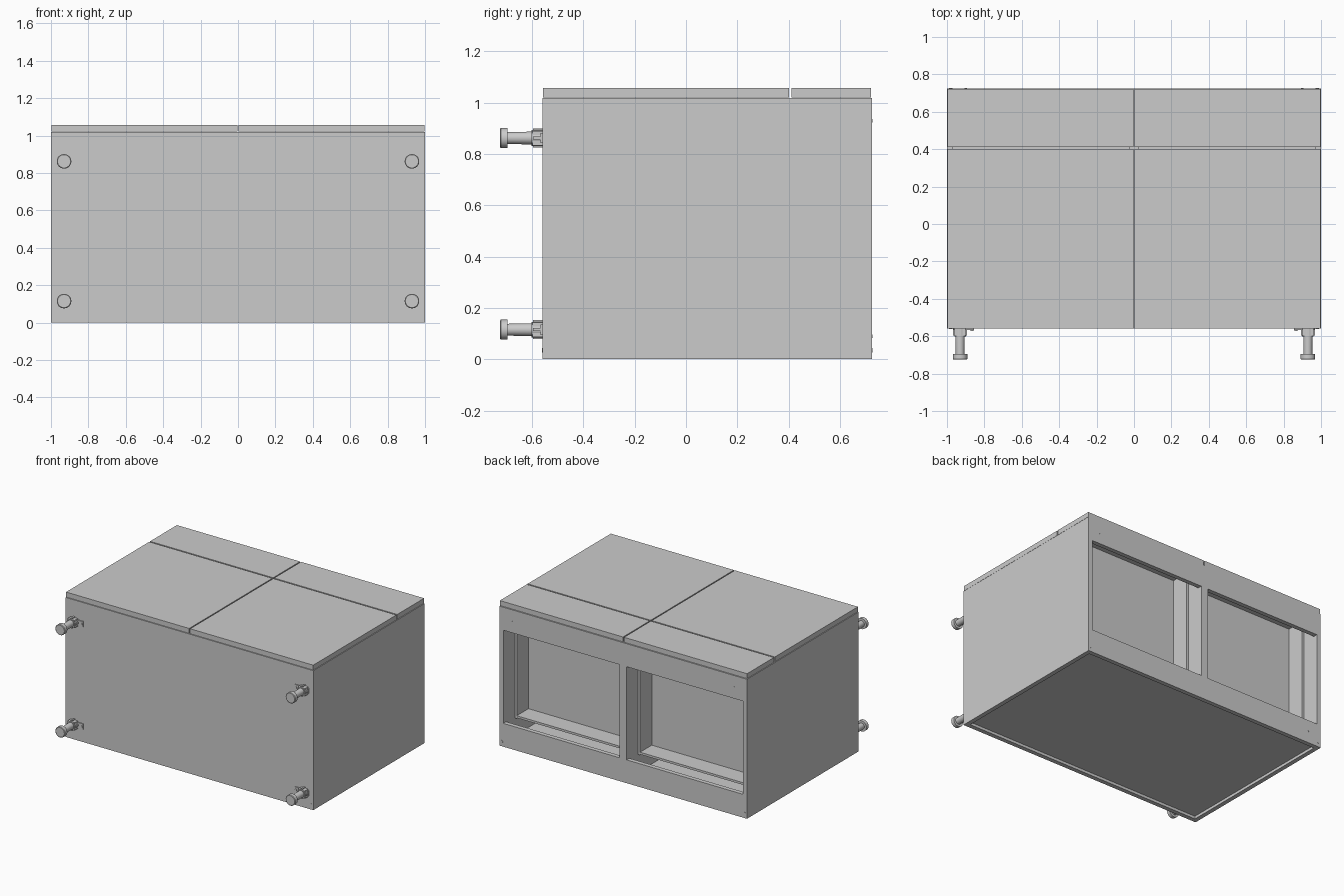
import bpy, bmesh, math
from mathutils import Matrix

if "Cube" in bpy.data.objects:
    bpy.data.objects.remove(bpy.data.objects["Cube"])


def mesh_object(name, bm):
    me = bpy.data.meshes.new(name)
    bm.to_mesh(me)
    bm.free()
    ob = bpy.data.objects.new(name, me)
    bpy.context.collection.objects.link(ob)
    return ob


def add_box(bm, x, y, z):
    c = [(a[0] + a[1]) / 2 for a in (x, y, z)]
    s = [abs(a[1] - a[0]) for a in (x, y, z)]
    bmesh.ops.create_cube(bm, size=1, matrix=Matrix.Translation(c) @ Matrix.Diagonal((*s, 1)))


def box(name, x, y, z):
    bm = bmesh.new()
    add_box(bm, x, y, z)
    return mesh_object(name, bm)


def add_cyl(bm, x, z, y0, y1, r0, r1=None, n=32):
    # cylinder along y, r0 at y0 and r1 at y1
    m = Matrix.Translation((x, (y0 + y1) / 2, z)) @ Matrix.Rotation(-math.pi / 2, 4, 'X')
    bmesh.ops.create_cone(bm, cap_ends=True, segments=n, radius1=r0, radius2=r1 or r0,
                          depth=y1 - y0, matrix=m)


def smooth(ob):
    for o in bpy.context.selected_objects:
        o.select_set(False)
    ob.select_set(True)
    bpy.context.view_layer.objects.active = ob
    bpy.ops.object.shade_smooth_by_angle(angle=math.radians(35))


BOT, TOP = -0.56, 0.725      # carcass extent along y
ZC = 1.018                   # carcass depth
T = 0.032                    # panel thickness

# Carcass panels
box("bottom_panel", (-1 + T, 1 - T), (BOT, BOT + T), (0, ZC))
box("back_panel", (-1 + T, 1 - T), (BOT + T, TOP - T), (0.02, 0.03))
box("rear_rail", (-1 + T, 1 - T), (TOP - T, TOP), (0, 0.17))
box("front_rail", (-1 + T, 1 - T), (TOP - T, TOP), (0.85, ZC))
box("divider_panel", (-0.028, 0.028), (BOT + T, TOP - T), (0.03, ZC))
box("divider_edge", (-0.028, 0.028), (TOP - T, TOP), (0.17, 0.85))

for s, side in ((-1, "left"), (1, "right")):
    box(side + "_side_panel", (s, s * (1 - T)), (BOT, TOP), (0, ZC))

    # Door and drawer fronts, separated by narrow gaps
    box(side + "_door_front", (s * 0.004, s * 0.998), (BOT + 0.002, 0.401), (1.021, 1.057))
    box(side + "_drawer_front", (s * 0.004, s * 0.998), (0.411, TOP - 0.004), (1.021, 1.057))

    # Open drawer box
    bm = bmesh.new()
    lo, hi, w = 0.03, 0.966, 0.016
    y0, y1 = 0.445, 0.595
    add_box(bm, (s * lo, s * hi), (y0, y0 + 0.015), (0.16, ZC))
    add_box(bm, (s * lo, s * (lo + w)), (y0, y1), (0.16, ZC))
    add_box(bm, (s * (hi - w), s * hi), (y0, y1), (0.16, ZC))
    add_box(bm, (s * (lo + w), s * (hi - w)), (y0, y1), (0.165, 0.181))
    add_box(bm, (s * (lo + w), s * (hi - w)), (y0, y1), (ZC - w, ZC))
    mesh_object(side + "_drawer_box", bm)

    # Screw heads on the rails and the bottom panel
    bm = bmesh.new()
    for z in (0.09, 0.93):
        add_cyl(bm, s * 0.9, z, TOP - 0.002, TOP + 0.001, 0.007, n=16)
    add_cyl(bm, s * 0.98, 0.035, TOP - 0.002, TOP + 0.001, 0.009, n=16)
    add_cyl(bm, s * 0.98, 0.035, BOT - 0.001, BOT + 0.002, 0.009, n=16)
    smooth(mesh_object(side + "_screws", bm))

    # Adjustable legs: flange, ribbed collar, shaft and foot
    for z, level in ((0.115, "rear"), (0.862, "front")):
        x = s * 0.93
        bm = bmesh.new()
        add_box(bm, (x + s * 0.036, s * 0.855), (BOT - 0.007, BOT), (z - 0.02, z + 0.02))
        add_cyl(bm, s * 0.866, z, BOT - 0.011, BOT, 0.008, n=16)
        add_cyl(bm, x, z, BOT - 0.042, BOT, 0.031)
        for k in range(4):
            a = math.pi / 4 + k * math.pi / 2
            dx, dz = 0.026 * math.cos(a), 0.026 * math.sin(a)
            add_box(bm, (x + dx - 0.010, x + dx + 0.010), (BOT - 0.038, BOT),
                    (z + dz - 0.010, z + dz + 0.010))
        add_box(bm, (x - 0.037, x + 0.037), (BOT - 0.036, BOT), (z - 0.006, z + 0.006))
        add_box(bm, (x - 0.006, x + 0.006), (BOT - 0.036, BOT), (z - 0.037, z + 0.037))
        add_cyl(bm, x, z, -0.70, BOT - 0.04, 0.023, 0.025)
        add_cyl(bm, x, z, -0.722, -0.696, 0.039)
        add_cyl(bm, x, z, -0.725, -0.722, 0.035, 0.039)
        smooth(mesh_object(side + "_" + level + "_leg", bm))
